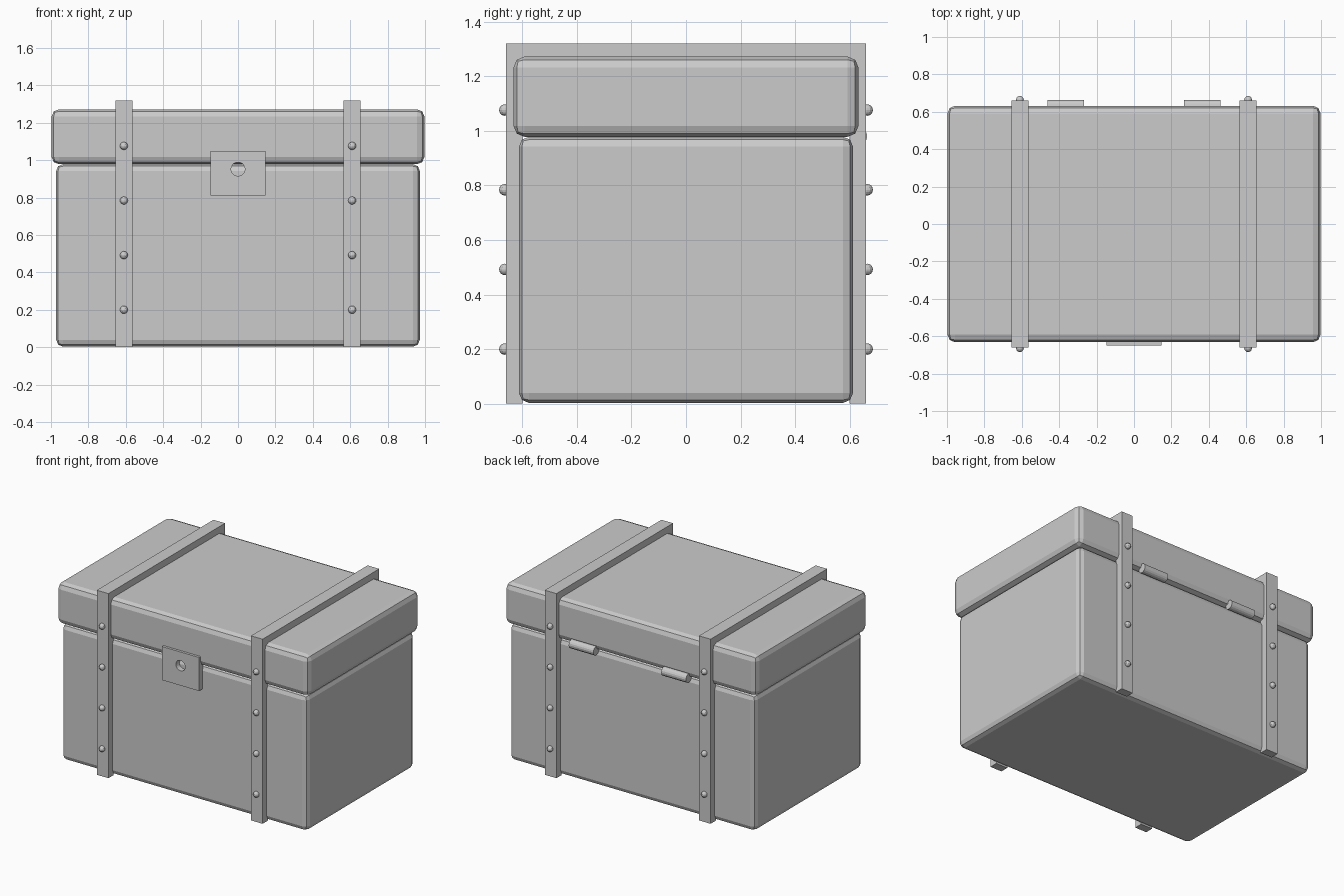
import bpy, bmesh, math
from mathutils import Matrix

cube = bpy.data.objects.get("Cube")
if cube:
    bpy.data.objects.remove(cube, do_unlink=True)

grey = bpy.data.materials.new("plain grey")
grey.use_nodes = True
colour = (0.6, 0.6, 0.6, 1)
grey.diffuse_color = colour
grey.node_tree.nodes["Principled BSDF"].inputs["Base Color"].default_value = colour


def finish(name, bm):
    bmesh.ops.recalc_face_normals(bm, faces=bm.faces)
    mesh = bpy.data.meshes.new(name)
    bm.to_mesh(mesh)
    bm.free()
    mesh.materials.append(grey)
    obj = bpy.data.objects.new(name, mesh)
    bpy.context.collection.objects.link(obj)
    return obj


def box(name, half_x, half_y, bottom, top, bevel):
    bm = bmesh.new()
    bmesh.ops.create_cube(bm, size=2)
    bmesh.ops.scale(bm, verts=bm.verts, vec=(half_x, half_y, (top - bottom) / 2))
    bmesh.ops.translate(bm, verts=bm.verts, vec=(0, 0, (top + bottom) / 2))
    obj = finish(name, bm)
    mod = obj.modifiers.new("rounded_edges", 'BEVEL')
    mod.width, mod.segments = bevel, 2
    return obj


def strap(name, x, half_width):
    # Upside-down U profile, extruded sideways
    bm = bmesh.new()
    profile = [(-0.659, 0), (-0.659, 1.32), (0.659, 1.32), (0.659, 0),
               (0.6, 0), (0.6, 1.26), (-0.6, 1.26), (-0.6, 0)]
    face = bm.faces.new([bm.verts.new((x - half_width, y, z)) for y, z in profile])
    out = bmesh.ops.extrude_face_region(bm, geom=[face])
    moved = [v for v in out["geom"] if isinstance(v, bmesh.types.BMVert)]
    bmesh.ops.translate(bm, verts=moved, vec=(2 * half_width, 0, 0))
    return finish(name, bm)


def rivet(name, x, y, z):
    bm = bmesh.new()
    bmesh.ops.create_uvsphere(bm, u_segments=12, v_segments=8, radius=0.021,
                              matrix=Matrix.Translation((x, y, z)))
    return finish(name, bm)


def hinge(name, x):
    bm = bmesh.new()
    place = Matrix.Translation((x, 0.632, 0.98)) @ Matrix.Rotation(math.pi / 2, 4, 'Y')
    bmesh.ops.create_cone(bm, cap_ends=True, segments=16, radius1=0.032,
                          radius2=0.032, depth=0.195, matrix=place)
    return finish(name, bm)


def lock_plate():
    # Rings of points run from the round keyhole out to the plate edge
    bm = bmesh.new()
    half, low, high, hole_z, radius = 0.147, 0.81, 1.05, 0.952, 0.037
    corners = [math.atan2(z - hole_z, x) % math.tau
               for x in (-half, half) for z in (low, high)]
    angles = sorted(corners + [math.tau * (i + 0.5) / 20 for i in range(20)])
    rings = []
    for a in angles:
        c, s = math.cos(a), math.sin(a)
        reach = min(half / max(abs(c), 1e-6),
                    ((high - hole_z) if s > 0 else (hole_z - low)) / max(abs(s), 1e-6))
        rings.append([bm.verts.new((c * r, y, hole_z + s * r)) for r, y in
                      ((radius, -0.65), (reach, -0.65), (reach, -0.605), (radius, -0.605))])
    for a, b in zip(rings, rings[1:] + rings[:1]):
        for i in range(4):
            j = (i + 1) % 4
            bm.faces.new((a[i], a[j], b[j], b[i]))
    return finish("lock_plate", bm)


# Chest body and lid
box("chest_body", 0.972, 0.612, 0.003, 0.978, 0.036)
box("chest_lid", 0.997, 0.632, 0.978, 1.272, 0.04)

# Straps with rivets front and back, and hinge barrels
for side, sign in (("left", 1), ("right", -1)):
    strap(side + "_strap", sign * 0.61, 0.046)
    hinge(side + "_hinge", sign * 0.366)
    for end, y in (("front", -0.664), ("back", 0.664)):
        for row in range(4):
            rivet(f"{side}_{end}_rivet_{row + 1}", sign * 0.61, y, 0.2 + row * 0.292)

lock_plate()
